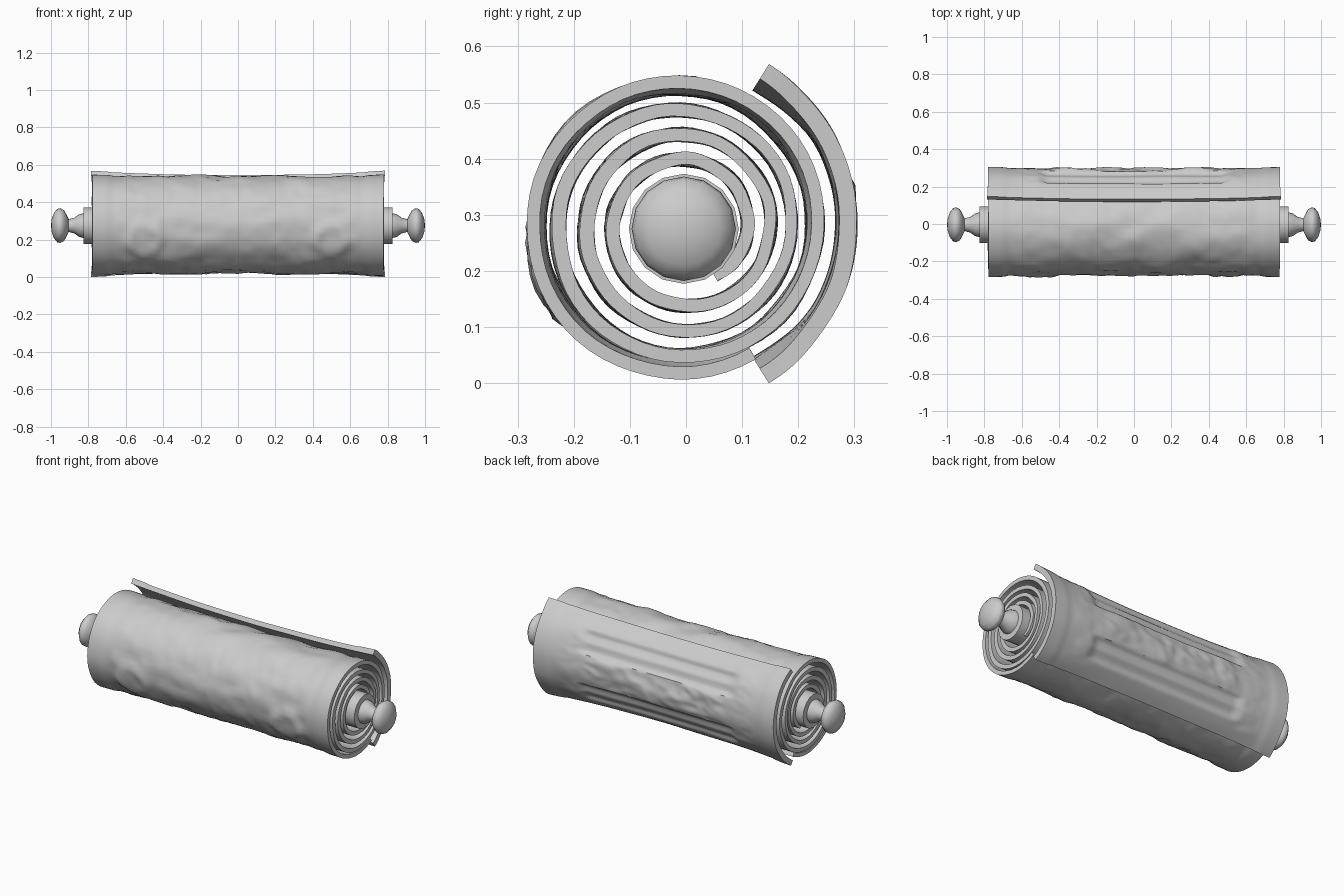
import bpy, bmesh, math
from mathutils import Vector, noise

if "Cube" in bpy.data.objects:
    bpy.data.objects.remove(bpy.data.objects["Cube"])

CY, CZ = -0.012, 0.279      # axis of the roll
HALF = 0.78                 # half width of the sheet


def finish(name, bm, angle=40):
    bmesh.ops.recalc_face_normals(bm, faces=bm.faces)
    me = bpy.data.meshes.new(name)
    bm.to_mesh(me)
    bm.free()
    ob = bpy.data.objects.new(name, me)
    bpy.context.collection.objects.link(ob)
    bpy.ops.object.select_all(action='DESELECT')
    ob.select_set(True)
    bpy.context.view_layer.objects.active = ob
    bpy.ops.object.shade_smooth_by_angle(angle=math.radians(angle))
    return ob


def smooth(a, b, v):
    t = max(0.0, min(1.0, (v - a) / (b - a)))
    return t * t * (3 - 2 * t)


def sheet(name, point, nx, nu, thick):
    """Thick sheet: point(x, t, depth) gives a position for t in 0..1."""
    bm = bmesh.new()
    layers = []
    for d in (0.0, thick):
        layers.append([[bm.verts.new(point(HALF * (2 * i / nx - 1), j / nu, d))
                        for i in range(nx + 1)] for j in range(nu + 1)])
    a, b = layers
    for j in range(nu):
        for i in range(nx):
            for g in (a, b):
                bm.faces.new((g[j][i], g[j][i + 1], g[j + 1][i + 1], g[j + 1][i]))
        for i in (0, nx):
            bm.faces.new((a[j][i], a[j + 1][i], b[j + 1][i], b[j][i]))
    for i in range(nx):
        for j in (0, nu):
            bm.faces.new((a[j][i], a[j][i + 1], b[j][i + 1], b[j][i]))
    return finish(name, bm)


def wrinkle(x, s):
    """Embossed folds, roughly mirrored about x = 0."""
    p = Vector((abs(x) * 7, s * 11, 0.3 if x > 0 else 0.0))
    n = noise.noise(p) * 0.6 + (0.45 - abs(noise.noise(p * 1.7))) * 0.5
    return n


# Main roll: a four turn spiral with embossed outer face
def roll_point(x, t, depth):
    u = 4 * t
    ang = math.radians(-60) + u * 2 * math.pi
    r = min(0.113 + 0.044 * u, 0.266)
    outer = smooth(2.85, 3.1, u)
    ax = abs(x)
    r += 0.005 * noise.noise(Vector((x * 2, math.cos(ang) * 2 + u, math.sin(ang) * 2)))
    r -= 0.007 * (1 - (x / HALF) ** 2) * outer
    r += 0.006 * smooth(0.67, 0.70, ax) * outer       # plain end band
    if depth == 0.0:
        mask = outer * (1 - smooth(0.60, 0.67, ax))
        r += 0.017 * wrinkle(x, ang * 0.27) * mask
        # round motifs low on the front
        d = math.hypot(ax - 0.5, (ang % (2 * math.pi) - math.radians(198)) * 0.27)
        r += 0.012 * math.exp(-((d - 0.08) / 0.025) ** 2) * mask
    r -= depth
    k = smooth(0.12, 0.25, r)
    xx = x * (1 + 0.006 * noise.noise(Vector((u * 3, x, 1))))
    return (xx, CY * k + r * math.cos(ang), CZ + r * math.sin(ang))


sheet("rolled_sheet", roll_point, 84, 240, 0.023)


# Loose outer flap over the back with a framed, embossed panel
def flap_point(x, t, depth):
    deg = -58 + 116 * t
    ang = math.radians(deg)
    ax, ad = abs(x), abs(deg)
    r = 0.331 - (0.008 + 0.016 * smooth(25, 58, ad)) * (1 - (x / HALF) ** 2)
    r += 0.003 * noise.noise(Vector((x * 3, deg * 0.05, 4)))
    if depth == 0.0:
        inner = 1 - smooth(0.46, 0.52, ax)
        r -= 0.016 * inner * smooth(15, 19, ad) * (1 - smooth(35, 40, ad))
        r += 0.006 * inner * math.exp(-((ad - 27) / 3) ** 2)
        lump = (1 - smooth(12, 18, ad)) * (1 - smooth(0.40, 0.50, ax))
        r += 0.024 * wrinkle(x, ang * 0.33 + 0.7) * lump
        mid = (1 - smooth(0.58, 0.66, ax)) * (1 - smooth(42, 50, ad))
        r += 0.009 * wrinkle(x, ang * 0.33 + 3) * mid * (1 - inner)
        r += 0.004 * smooth(0.67, 0.70, ax)
    r -= depth
    return (x * (1 + 0.006 * smooth(40, 58, ad)),
            -0.03 + r * math.cos(ang), 0.284 + r * math.sin(ang))


sheet("back_flap", flap_point, 84, 60, 0.027)


# Rod ends: collar, tapered neck and rounded knob, turned about x
PROFILE = [(0.0, 0.09), (0.79, 0.098), (0.825, 0.098), (0.827, 0.066), (0.85, 0.06),
           (0.875, 0.042), (0.905, 0.034), (0.915, 0.055), (0.93, 0.082),
           (0.95, 0.093), (0.967, 0.089), (0.985, 0.066), (0.996, 0.034), (1.0, 0.0)]


def turned(name, side, seg=16):
    bm = bmesh.new()
    verts = [bm.verts.new((side * x, 0, r)) for x, r in PROFILE]
    edges = [bm.edges.new(p) for p in zip(verts, verts[1:])]
    bmesh.ops.spin(bm, geom=verts + edges, cent=(0, 0, 0), axis=(1, 0, 0),
                   angle=2 * math.pi, steps=seg, use_duplicate=False)
    bmesh.ops.remove_doubles(bm, verts=bm.verts, dist=0.0005)
    ob = finish(name, bm, 45)
    ob.location = (0, -0.004, 0.275)


turned("rod_right", 1)
turned("rod_left", -1)
